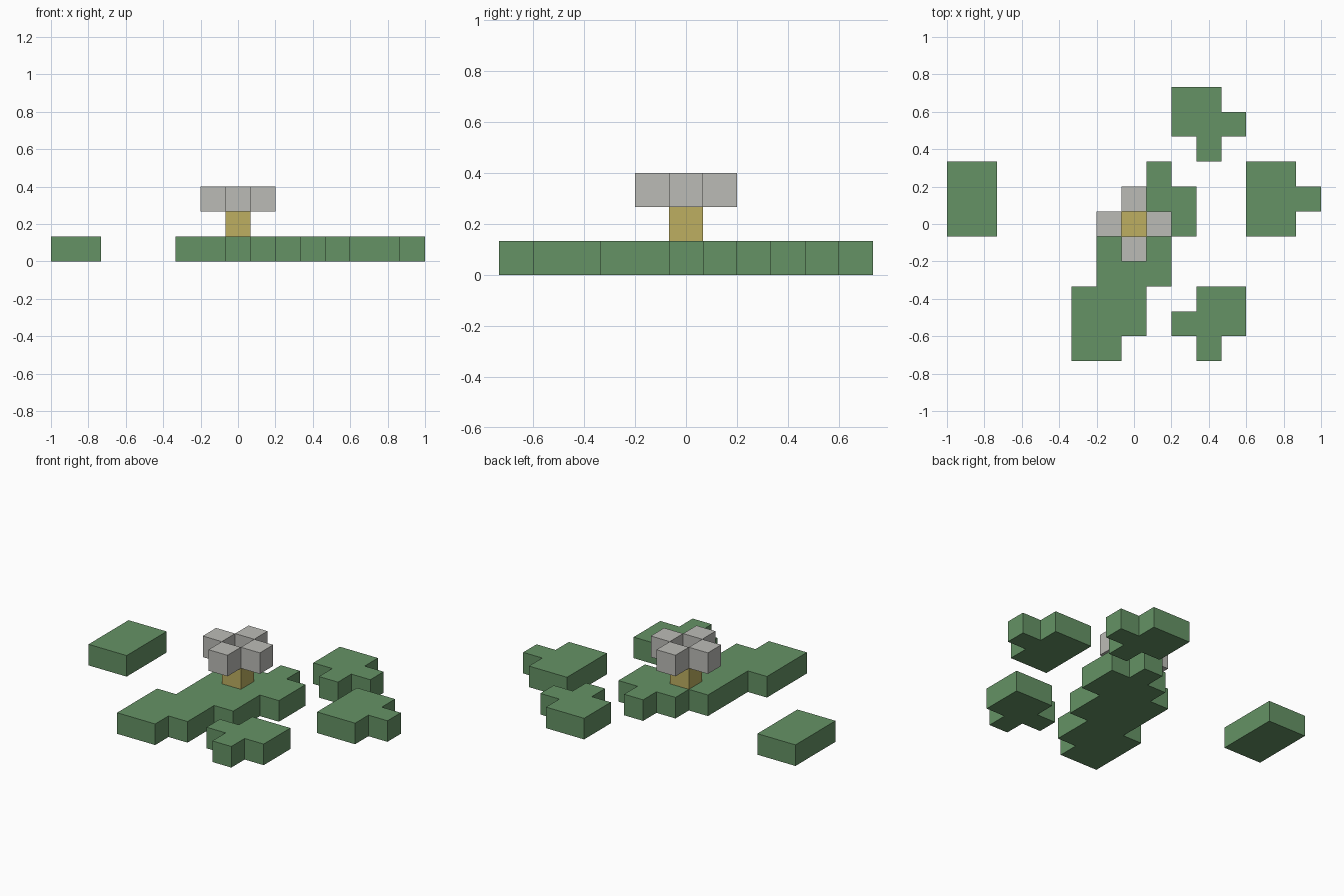
import bpy
import bmesh

if "Cube" in bpy.data.objects:
    bpy.data.objects.remove(bpy.data.objects["Cube"], do_unlink=True)

CELL = 2 / 15  # edge of one block


def material(name, rgb):
    mat = bpy.data.materials.new(name)
    mat.use_nodes = True
    color = (*rgb, 1)
    mat.diffuse_color = color
    bsdf = next(n for n in mat.node_tree.nodes if n.type == "BSDF_PRINCIPLED")
    bsdf.inputs["Base Color"].default_value = color
    return mat


GREEN = material("leaf green", (0.13, 0.29, 0.13))
GREY = material("petal grey", (0.50, 0.50, 0.47))
YELLOW = material("pollen yellow", (0.51, 0.43, 0.12))


def slab(name, bottom_row, rows, level, mat):
    """Extrude a stepped outline; rows hold first and last column, front to back."""
    bm = bmesh.new()
    for y, (first, last) in enumerate(rows, bottom_row):
        for x in range(first, last + 1):
            corners = ((-.5, -.5), (.5, -.5), (.5, .5), (-.5, .5))
            bm.faces.new([bm.verts.new(((x + dx) * CELL, (y + dy) * CELL, level * CELL))
                          for dx, dy in corners])
    bmesh.ops.remove_doubles(bm, verts=bm.verts, dist=0.001)
    bmesh.ops.dissolve_limit(bm, angle_limit=0.01, verts=bm.verts, edges=bm.edges)
    top = bmesh.ops.extrude_face_region(bm, geom=bm.faces[:], use_keep_orig=True)["geom"]
    bmesh.ops.translate(bm, vec=(0, 0, CELL),
                        verts=[v for v in top if isinstance(v, bmesh.types.BMVert)])
    bmesh.ops.recalc_face_normals(bm, faces=bm.faces)
    mesh = bpy.data.meshes.new(name)
    bm.to_mesh(mesh)
    bm.free()
    mesh.materials.append(mat)
    obj = bpy.data.objects.new(name, mesh)
    bpy.context.collection.objects.link(obj)
    return obj


# Floating leaves
slab("main_leaf", -5, [(-2, -1), (-2, 0), (-2, 0), (-1, 1), (-1, 1),
                       (-1, 2), (0, 2), (1, 1)], 0, GREEN)
slab("right_leaf", 0, [(-7, -6)] * 3, 0, GREEN)
slab("left_leaf", 0, [(5, 6), (5, 7), (5, 6)], 0, GREEN)
slab("back_leaf", 3, [(3, 3), (2, 4), (2, 3)], 0, GREEN)
slab("front_leaf", -5, [(3, 3), (2, 4), (3, 4)], 0, GREEN)

# Flower: a heart with four petals around an open centre
slab("flower_heart", 0, [(0, 0)], 1, YELLOW)
for side, x, y in (("left", 1, 0), ("right", -1, 0), ("front", 0, -1), ("back", 0, 1)):
    slab(side + "_petal", y, [(x, x)], 2, GREY)
